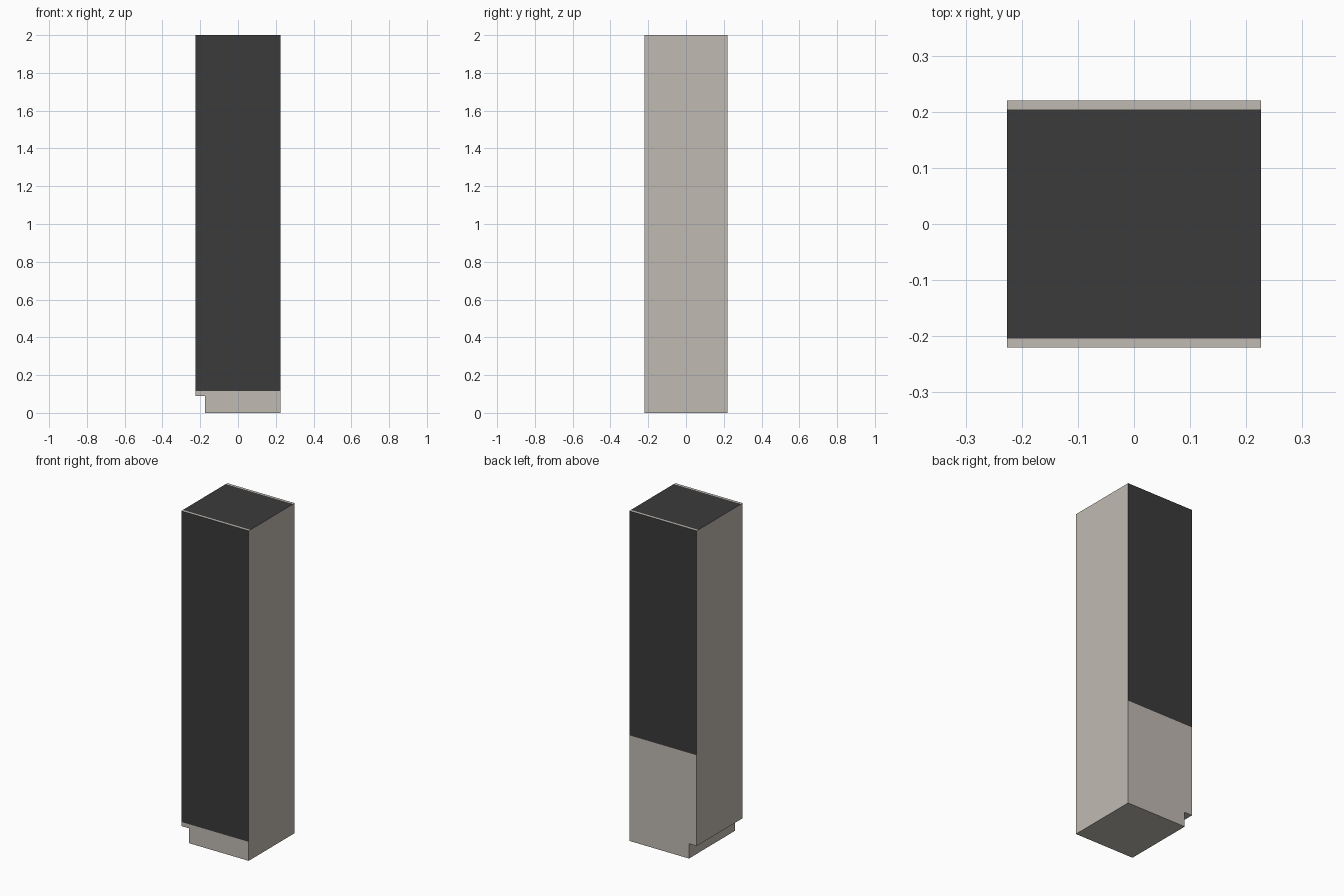
import bpy, bmesh
from mathutils import Vector

if "Cube" in bpy.data.objects:
    bpy.data.objects.remove(bpy.data.objects["Cube"])

HX, HY, H = 0.226, 0.22, 2.0       # half width, half depth, height
PANEL = 0.0155                     # side panel thickness
KICK_X, KICK_Z = -0.174, 0.09      # toe recess under the left side


def material(name, rgb):
    m = bpy.data.materials.new(name)
    m.diffuse_color = (*rgb, 1.0)
    m.use_nodes = True
    m.node_tree.nodes["Principled BSDF"].inputs["Base Color"].default_value = m.diffuse_color
    return m


BEIGE = material("warm beige", (0.53, 0.49, 0.45))
DARK = material("charcoal", (0.043, 0.043, 0.043))

# Cabinet outline with the toe recess, seen from the front (x, z)
OUTLINE = [(KICK_X, 0), (HX, 0), (HX, H), (-HX, H), (-HX, KICK_Z), (KICK_X, KICK_Z)]


def slab(name, y0, y1, is_dark, cut_z=None):
    """Extrude the outline from y0 to y1; is_dark picks the charcoal faces."""
    bm = bmesh.new()
    face = bm.faces.new([bm.verts.new((x, y0, z)) for x, z in OUTLINE])
    ext = bmesh.ops.extrude_face_region(bm, geom=[face], use_keep_orig=True)
    verts = [g for g in ext["geom"] if isinstance(g, bmesh.types.BMVert)]
    bmesh.ops.translate(bm, verts=verts, vec=(0, y1 - y0, 0))
    if cut_z is not None:
        bmesh.ops.bisect_plane(bm, geom=bm.verts[:] + bm.edges[:] + bm.faces[:],
                               plane_co=(0, 0, cut_z), plane_no=(0, 0, 1))
    bmesh.ops.recalc_face_normals(bm, faces=bm.faces[:])
    for f in bm.faces:
        f.material_index = int(is_dark(f.normal, f.calc_center_median().z))
    me = bpy.data.meshes.new(name)
    bm.to_mesh(me)
    bm.free()
    me.materials.append(BEIGE)
    me.materials.append(DARK)
    ob = bpy.data.objects.new(name, me)
    bpy.context.collection.objects.link(ob)
    return ob


# Core with a charcoal top
slab("cabinet_core", -HY + PANEL, HY - PANEL, lambda n, z: n.z > 0.9)

# Front and back panels: charcoal outer face above a height, beige edges
for name, side, cut in (("front_panel", -1, 0.115), ("back_panel", 1, 0.64)):
    slab(name, side * (HY - PANEL), side * HY,
         lambda n, z, s=side, c=cut: n.y * s > 0.9 and z > c, cut)
